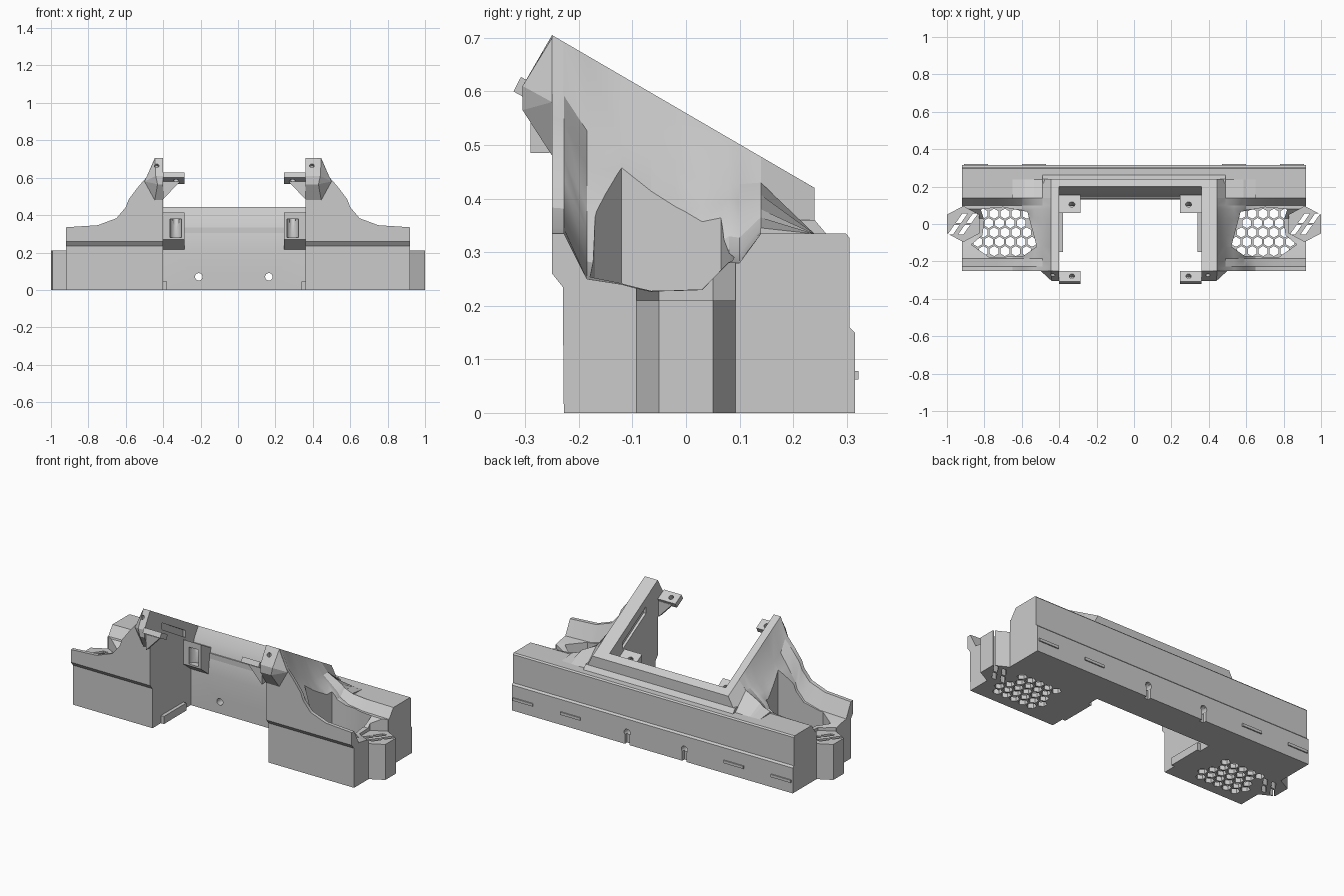
import bpy, bmesh, math
from mathutils import Vector

if "Cube" in bpy.data.objects:
    bpy.data.objects.remove(bpy.data.objects["Cube"])

grey = bpy.data.materials.new("warm_grey_plastic")
grey.diffuse_color = (0.6, 0.6, 0.6, 1)
grey.use_nodes = True
grey.node_tree.nodes["Principled BSDF"].inputs["Base Color"].default_value = grey.diffuse_color


def finish(name, bm):
    bmesh.ops.recalc_face_normals(bm, faces=bm.faces)
    me = bpy.data.meshes.new(name)
    bm.to_mesh(me)
    bm.free()
    me.materials.append(grey)
    ob = bpy.data.objects.new(name, me)
    bpy.context.collection.objects.link(ob)
    return ob


def loft(name, rings):
    """Skin a list of equal-length closed rings and cap both ends."""
    bm = bmesh.new()
    vs = [[bm.verts.new(p) for p in r] for r in rings]
    n = len(rings[0])
    for a, b in zip(vs, vs[1:]):
        for i in range(n):
            j = (i + 1) % n
            bm.faces.new((a[i], a[j], b[j], b[i]))
    bm.faces.new(vs[0])
    bm.faces.new(vs[-1])
    return finish(name, bm)


def prism_x(name, yz, x0, x1):
    return loft(name, [[(x, y, z) for y, z in yz] for x in (x0, x1)])


def prism_z(name, xy, z0, z1):
    return loft(name, [[(x, y, z) for x, y in xy] for z in (z0, z1)])


def box(name, x0, x1, y0, y1, z0, z1):
    return prism_z(name, [(x0, y0), (x1, y0), (x1, y1), (x0, y1)], z0, z1)


def hull(name, pts):
    bm = bmesh.new()
    for p in pts:
        bm.verts.new(p)
    bmesh.ops.convex_hull(bm, input=bm.verts)
    return finish(name, bm)


def rod(name, c, d, r, length):
    """Cylinder centred on c along direction d."""
    q = Vector(d).to_track_quat('Z', 'Y')
    ring = [Vector((r * math.cos(t * math.tau / 20), r * math.sin(t * math.tau / 20), 0)) for t in range(20)]
    return loft(name, [[Vector(c) + q @ (p + Vector((0, 0, h))) for p in ring] for h in (-length / 2, length / 2)])


def cut(ob, cutter):
    m = ob.modifiers.new("cut", 'BOOLEAN')
    m.operation, m.solver, m.object = 'DIFFERENCE', 'EXACT', cutter
    bpy.context.view_layer.objects.active = ob
    bpy.ops.object.modifier_apply(modifier=m.name)
    bpy.data.objects.remove(cutter)


def smooth(ob, deg=25):
    bpy.ops.object.select_all(action='DESELECT')
    ob.select_set(True)
    bpy.context.view_layer.objects.active = ob
    bpy.ops.object.shade_smooth_by_angle(angle=math.radians(deg))


def arm_top(y):
    return 0.705 - (y + 0.25) * 0.582


def inside(p, poly):
    hit = False
    for (x0, y0), (x1, y1) in zip(poly, poly[1:] + poly[:1]):
        if (y0 > p[1]) != (y1 > p[1]) and p[0] < x0 + (p[1] - y0) * (x1 - x0) / (y1 - y0):
            hit = not hit
    return hit


# station: y, bottom z, outer rim z
STATIONS = [(-0.25, .26, .335), (-0.23, .235, .335), (-0.228, 0, .335), (-0.185, 0, .25),
            (-0.12, 0, .24), (-0.065, 0, .225), (-0.02, 0, .226), (0.03, 0, .228),
            (0.08, 0, .28), (0.10, 0, .28), (0.14, 0, .335)]
# flare from arm to outer rim: x, height fraction
FLARE = [(.445, 1), (.49, .72), (.535, .58), (.585, .40), (.60, .29), (.65, .13), (.75, .03), (.92, 0)]
# vertical duct opening
DUCT = [(.52, -.12), (.57, .065), (.70, .09), (.82, .08), (.80, .02), (.81, -.06),
        (.87, -.11), (.77, -.18), (.59, -.17)]
POD = [(.915, .095), (1.0, .05), (1.0, -.05), (.915, -.095), (.83, -.05), (.83, .05)]


def side(s, inner, tag):
    # duct body flaring up into the sloping arm
    rings = []
    for y, bot, rim in STATIONS:
        zt = arm_top(y)
        power = 1.0 if y < -0.2 else 1.25
        top = [(inner, zt)] + [(x, rim + (zt - rim) * f ** power) for x, f in FLARE]
        rings.append([(s * x, y, z) for x, z in [(inner, bot)] + top + [(.92, bot)]])
    body = loft(tag + "_duct_body", rings)
    cut(body, prism_z("c", [(s * x, y) for x, y in DUCT], 0.025, 1))
    cut(body, prism_z("c", [(s * x, y) for x, y in POD], -1, 1))
    # honeycomb grille in the duct floor
    bm = bmesh.new()
    for row in range(-4, 5):
        for col in range(-5, 6):
            cx = .69 + (col + (row % 2) / 2) * .058
            cy = -.045 + row * .050
            if not inside((cx, cy), DUCT):
                continue
            pts = [(s * (cx + .027 * math.sin(k * math.pi / 3)), cy + .027 * math.cos(k * math.pi / 3))
                   for k in range(6)]
            lo = [bm.verts.new((x, y, -.1)) for x, y in pts]
            hi = [bm.verts.new((x, y, .04)) for x, y in pts]
            bm.faces.new(lo)
            bm.faces.new(hi)
            for k in range(6):
                bm.faces.new((lo[k], lo[k - 1], hi[k - 1], hi[k]))
    cut(body, finish("c", bm))
    # shallow groove on the inner arm face
    cut(body, prism_x("c", [(-.14, .59), (-.14, .55), (.08, .42), (.08, .46)], s * (inner - .02), s * (inner + .015)))
    smooth(body)

    # arm tail running onto the rear bar
    rings = []
    for y, spread in ((.14, 1), (.24, 0)):
        zt = arm_top(y)
        pts = [(inner, .33), (inner, zt), (.445, zt)]
        pts += [(x, .334 + (zt - .334) * f ** 1.25 * spread) for x, f in FLARE[1:6]] + [(.65, .33)]
        rings.append([(s * x, y, z) for x, z in pts])
    loft(tag + "_arm_tail", rings)

    # arm nose with screw hole
    nose = hull(tag + "_arm_nose", [(s * x, y, z) for x, y, z in [
        (inner, -.25, .705), (.445, -.25, .70), (inner, -.305, .61), (.44, -.305, .61),
        (inner, -.305, .565), (.43, -.305, .565), (inner, -.25, .48), (.445, -.25, .48),
        (.50, -.25, .58), (inner, -.245, .70), (inner, -.245, .48)]])
    cut(nose, rod("c", (s * (inner + .035), -.275, .665), (0, -.866, .5), .012, .06))

    # front mounting tab with gusset
    t0, t1 = s * (inner - .115), s * inner
    tab = prism_x(tag + "_front_tab", [(-.322, .60), (-.308, .627), (-.25, .594), (-.264, .567)], t0, t1)
    hx = s * (inner - .068)
    cut(tab, rod("c", (hx, -.286, .597), (0, .5, .866), .014, .15))
    hull(tag + "_tab_gusset", [(s * x, y, z) for y in (-.29, -.255) for x, z in
                               [(inner, .58), (inner, .485), (inner - .09, .58)]])

    # rear mounting block
    lug = prism_x(tag + "_rear_lug", [(.06, .415), (.15, .363), (.21, .363), (.15, .215), (.13, .215), (.06, .27)],
                  t0, t1)
    cut(lug, rod("c", (hx, .105, .39), (0, .5, .866), .016, .1))
    cut(lug, rod("c", (hx, .065, .33), (0, 0, 1), .032, .10))
    smooth(lug, 30)

    # foot strip inside the opening
    box(tag + "_foot_strip", s * (inner - .02), s * inner, -.15, .06, 0, .045)

    # hexagonal outer pod with two slanted vents
    pod = prism_z(tag + "_hex_pod", [(s * x, y) for x, y in POD], 0, .21)
    for dx in (-.028, .028):
        for y0, y1 in ((-.055, -.006), (.006, .055)):
            cx = s * .915 + dx
            cut(pod, prism_z("c", [(cx + y0 * .7 - .014, y0), (cx + y0 * .7 + .014, y0),
                                   (cx + y1 * .7 + .014, y1), (cx + y1 * .7 - .014, y1)], -.1, .3))


side(1, .36, "right")
side(-1, .40, "left")

# rear bar
bar = prism_x("rear_bar", [(.14, 0), (.14, .335), (.298, .335), (.305, .327), (.305, .16), (.315, .15), (.315, 0)],
              -.92, .92)
for x in (-.21, .165):
    cut(bar, rod("c", (x, .2, .07), (0, 1, 0), .02, .5))
    cut(bar, box("c", x - .014, x + .014, .295, .4, -.1, .085))

# centre wall leaning back to the ridge
wall = prism_x("centre_wall", [(.13, 0), (.13, .22), (.142, .32), (.165, .39), (.20, .443), (.24, .42), (.24, .355),
                               (.262, .334), (.15, .32), (.15, 0)], -.40, .36)
for x in (-.21, .165):
    cut(wall, rod("c", (x, .15, .07), (0, 1, 0), .02, .2))
smooth(wall, 25)

# back ridge ledge and locating ribs
prism_x("back_ledge", [(.20, .334), (.20, .36), (.24, .36), (.262, .334)], -.49, .49)
for x in (-.845, -.535, .535, .845):
    box("locating_rib", x - .065, x + .065, .31, .322, .062, .078)
